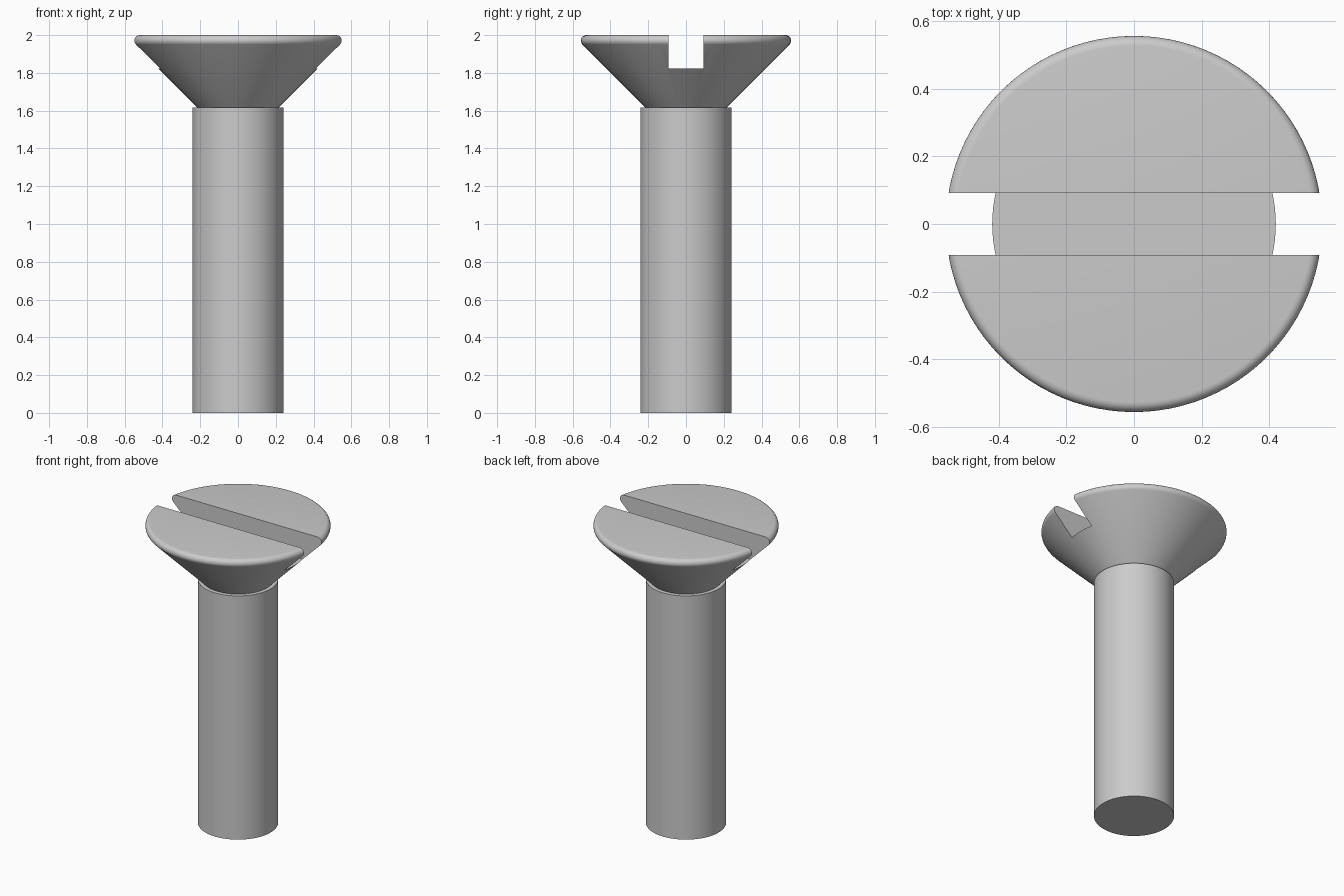
import bpy, bmesh, math

cube = bpy.data.objects.get("Cube")
if cube:
    bpy.data.objects.remove(cube, do_unlink=True)

SIDES = 96
TOP, NECK_Z = 2.0, 1.617
HEAD_R, NECK_R, SHAFT_R = 0.557, 0.215, 0.241
FILLET = 0.029
SLOT_HALF, SLOT_FLOOR = 0.092, 1.822

steel = bpy.data.materials.new("steel grey")
steel.use_nodes = True
colour = (0.6, 0.6, 0.6, 1)
steel.diffuse_color = colour
steel.node_tree.nodes["Principled BSDF"].inputs["Base Color"].default_value = colour


def lathe(name, profile):
    """Revolve an (radius, z) outline, listed bottom to top, and cap both ends."""
    bm = bmesh.new()
    rings = [[bm.verts.new((r * math.cos(a), r * math.sin(a), z))
              for a in (math.tau * i / SIDES for i in range(SIDES))]
             for r, z in profile]
    for low, high in zip(rings, rings[1:]):
        for i in range(SIDES):
            j = (i + 1) % SIDES
            bm.faces.new((low[i], low[j], high[j], high[i]))
    bm.faces.new(rings[0][::-1])
    bm.faces.new(rings[-1])
    mesh = bpy.data.meshes.new(name)
    bm.to_mesh(mesh)
    bm.free()
    mesh.materials.append(steel)
    obj = bpy.data.objects.new(name, mesh)
    bpy.context.collection.objects.link(obj)
    return obj


def activate(obj):
    bpy.ops.object.select_all(action='DESELECT')
    obj.select_set(True)
    bpy.context.view_layer.objects.active = obj


# Plain cylindrical shaft
shaft = lathe("shaft", [(SHAFT_R, 0), (SHAFT_R, NECK_Z)])

# Countersunk head with a rounded rim
rim = [(HEAD_R - FILLET + FILLET * math.cos(a), TOP - FILLET + FILLET * math.sin(a))
       for a in (math.radians(-45 + 135 * i / 9) for i in range(10))]
head = lathe("countersunk_head", [(NECK_R, NECK_Z)] + rim)

# Straight driver slot cut across the head
bpy.ops.mesh.primitive_cube_add(size=1, location=(0, 0, SLOT_FLOOR + 0.25))
cutter = bpy.context.object
cutter.name = "slot_cutter"
cutter.scale = (2, 2 * SLOT_HALF, 0.5)
cutter.hide_render = True
cutter.data.materials.append(steel)
slot = head.modifiers.new("slot", 'BOOLEAN')
slot.operation = 'DIFFERENCE'
slot.solver = 'EXACT'
slot.object = cutter
activate(head)
bpy.ops.object.modifier_apply(modifier=slot.name)
bpy.data.objects.remove(cutter, do_unlink=True)

# Smooth curved sides, crisp edges
for part in (shaft, head):
    activate(part)
    bpy.ops.object.shade_smooth_by_angle(angle=math.radians(30))
